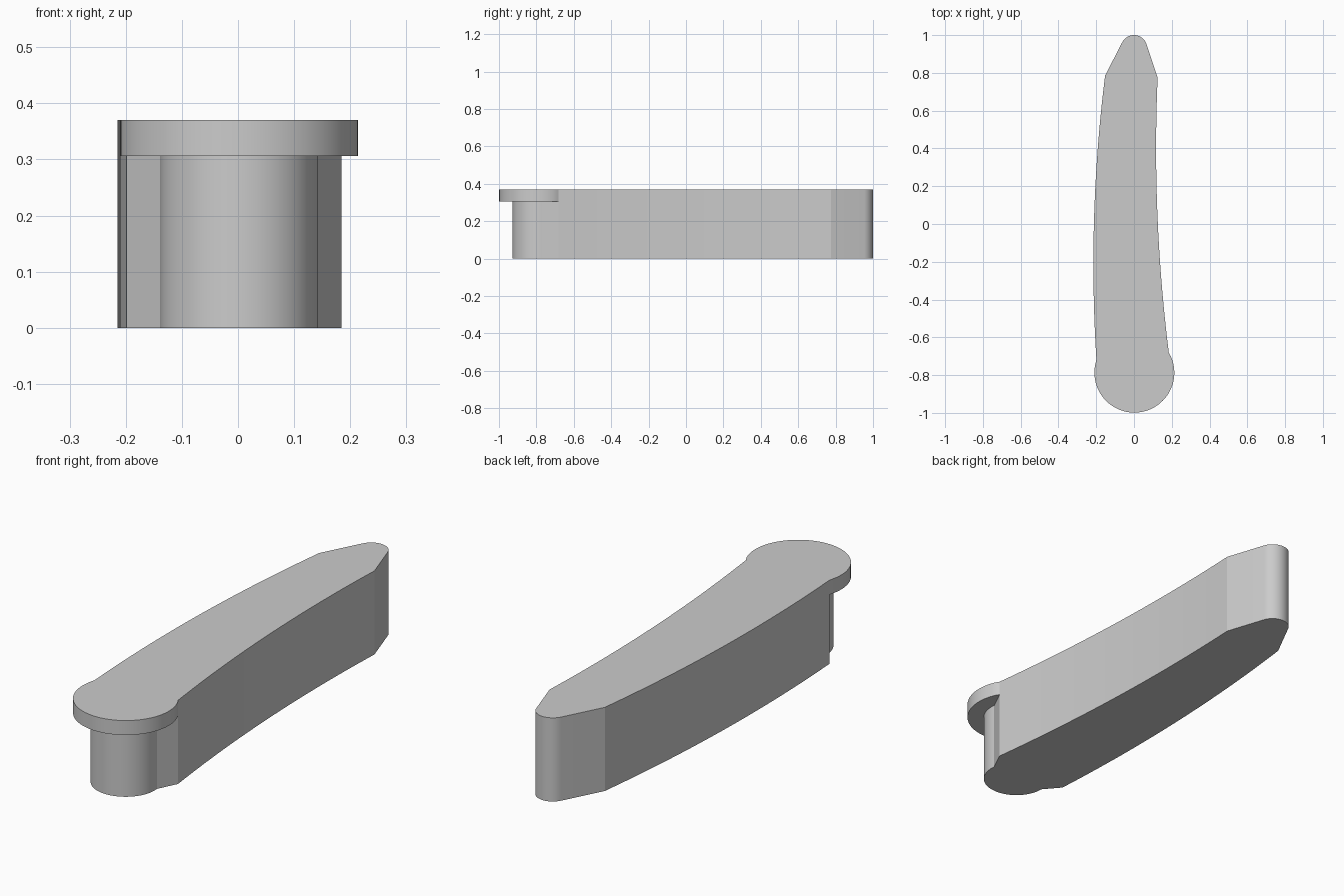
import bpy, bmesh, math

cube = bpy.data.objects.get("Cube")
if cube:
    bpy.data.objects.remove(cube, do_unlink=True)

HEIGHT, LEDGE = 0.37, 0.306
HEAD = (0.002, -0.787)


def arc(center, radius, start, end, steps):
    """Points on an arc, angles in degrees."""
    angles = [math.radians(start + (end - start) * i / steps) for i in range(steps + 1)]
    return [(center[0] + radius * math.cos(a), center[1] + radius * math.sin(a)) for a in angles]


def bow(peak_x, peak_y, bulge, y0, y1, steps=20):
    """Points on a gently bowed long side."""
    ys = [y0 + (y1 - y0) * i / steps for i in range(steps + 1)]
    return [(peak_x + bulge * (y - peak_y) ** 2, y) for y in ys]


# Plan outlines, counter-clockwise: shared bar, then narrow neck and wide head
bar = (bow(0.117, 0.4, 0.0575, -0.683, 0.775)
       + arc((0, 0.93), 0.07, 19, 153.4, 20)
       + bow(-0.215, -0.21, 0.0625, 0.786, -0.717))
neck = arc(HEAD, 0.141, 180, 367, 40)
head = arc(HEAD, 0.2115, 160.8, 388.9, 56)[1:-1]

bm = bmesh.new()


def ring(points, z):
    return [bm.verts.new((x, y, z)) for x, y in points]


def wall(low, high):
    for i in range(len(low) - 1):
        bm.faces.new((low[i], low[i + 1], high[i + 1], high[i]))


bar_low, bar_mid, bar_top = (ring(bar, z) for z in (0, LEDGE, HEIGHT))
neck_low, neck_mid = ring(neck, 0), ring(neck, LEDGE)
head_mid, head_top = ring(head, LEDGE), ring(head, HEIGHT)


def close(front, side):
    return [side[-1]] + front + [side[0]]


# Side walls
wall(bar_low, bar_mid)
wall(bar_mid, bar_top)
wall(close(neck_low, bar_low), close(neck_mid, bar_mid))
wall(close(head_mid, bar_mid), close(head_top, bar_top))

# Bottom, top and underside of the head's rim
bm.faces.new(list(reversed(bar_low + neck_low)))
bm.faces.new(bar_top + head_top)
bm.faces.new(close(head_mid, bar_mid) + neck_mid[::-1])
bmesh.ops.recalc_face_normals(bm, faces=bm.faces)

mesh = bpy.data.meshes.new("curved_bar")
bm.to_mesh(mesh)
bm.free()
obj = bpy.data.objects.new("curved_bar", mesh)
bpy.context.collection.objects.link(obj)

# Plain grey
grey = bpy.data.materials.new("plain_grey")
grey.use_nodes = True
color = (0.6, 0.6, 0.6, 1)
grey.diffuse_color = color
grey.node_tree.nodes["Principled BSDF"].inputs["Base Color"].default_value = color
mesh.materials.append(grey)

bpy.ops.object.select_all(action="DESELECT")
obj.select_set(True)
bpy.context.view_layer.objects.active = obj
bpy.ops.object.shade_smooth_by_angle(angle=math.radians(15))
